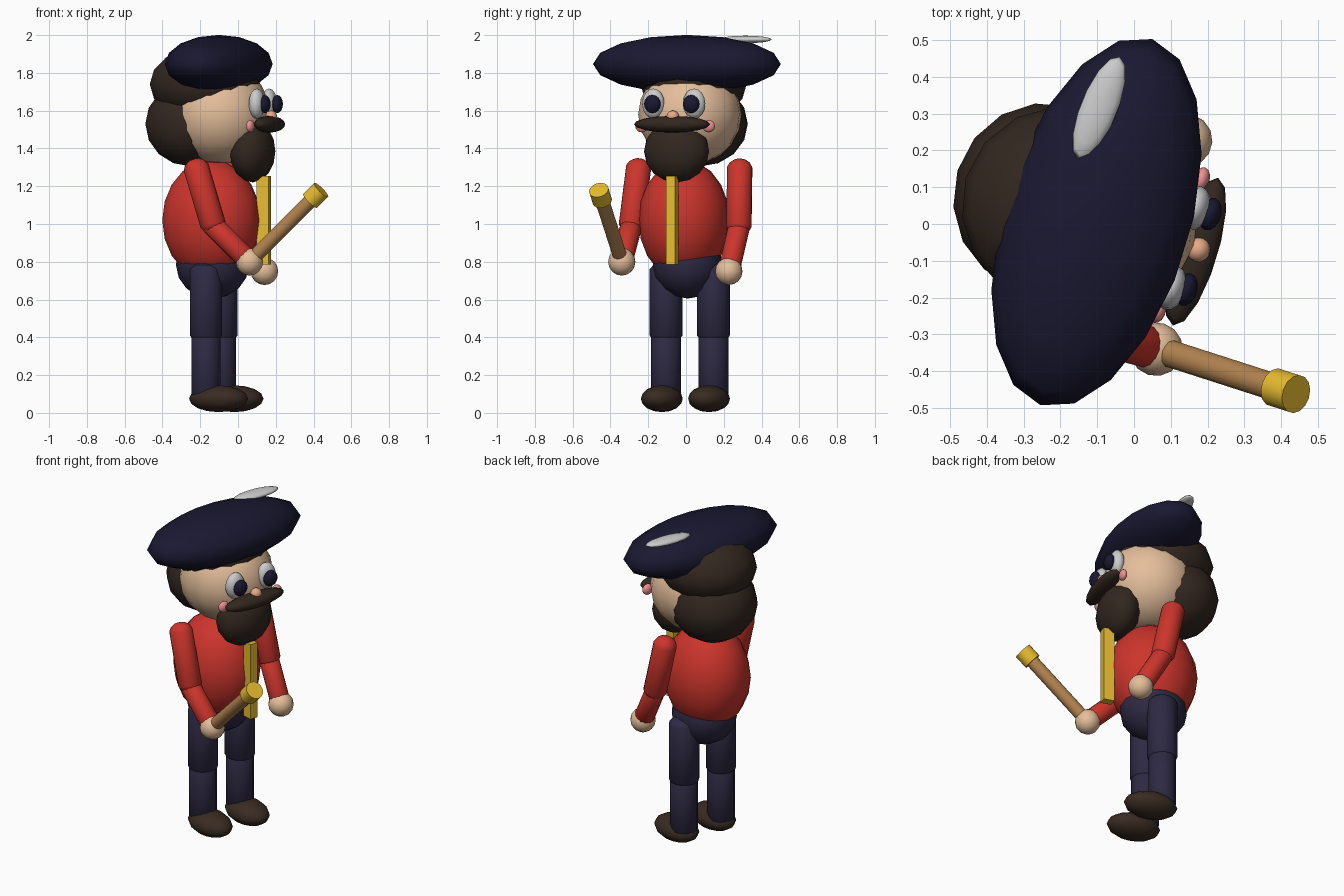
import bpy
import bmesh
import math
from mathutils import Vector, Matrix

if "Cube" in bpy.data.objects:
    bpy.data.objects.remove(bpy.data.objects["Cube"])

TURN = math.radians(-17)   # the figure faces +x, turned slightly to -y


def paint(name, rgb):
    m = bpy.data.materials.new(name)
    m.diffuse_color = (*rgb, 1)
    m.use_nodes = True
    m.node_tree.nodes["Principled BSDF"].inputs["Base Color"].default_value = m.diffuse_color
    return m


RED = paint("red_cloth", (0.60, 0.035, 0.025))
NAVY = paint("navy_felt", (0.010, 0.009, 0.030))
PANTS = paint("dark_blue_cloth", (0.027, 0.022, 0.055))
SKIN = paint("skin", (0.78, 0.52, 0.33))
NOSE = paint("nose_skin", (0.80, 0.40, 0.24))
PINK = paint("pink", (0.85, 0.28, 0.28))
HAIR = paint("brown_hair", (0.032, 0.020, 0.014))
SHOE = paint("brown_leather", (0.040, 0.024, 0.016))
GOLD = paint("gold", (0.80, 0.50, 0.03))
WOOD = paint("wood", (0.45, 0.23, 0.08))


def finish(bm, name, mat, matrix, smooth=True):
    bmesh.ops.transform(bm, matrix=matrix, verts=bm.verts)
    bmesh.ops.recalc_face_normals(bm, faces=bm.faces)
    mesh = bpy.data.meshes.new(name)
    bm.to_mesh(mesh)
    bm.free()
    ob = bpy.data.objects.new(name, mesh)
    bpy.context.collection.objects.link(ob)
    if mat:
        mesh.materials.append(mat)
    for p in mesh.polygons:
        p.use_smooth = smooth
    return ob


def blob(name, loc, radii, mat, turn=TURN, seg=14, rings=8):
    """Ellipsoid: radii are forward, sideways, up."""
    bm = bmesh.new()
    bmesh.ops.create_uvsphere(bm, u_segments=seg, v_segments=rings, radius=1.0)
    m = (Matrix.Translation(loc) @ Matrix.Rotation(turn, 4, 'Z')
         @ Matrix.Diagonal((*radii, 1)))
    return finish(bm, name, mat, m)


def along(a, b):
    a, b = Vector(a), Vector(b)
    d = b - a
    return d.length, Matrix.Translation((a + b) / 2) @ d.to_track_quat('Z', 'Y').to_matrix().to_4x4()


def limb(name, a, b, r, mat, cap):
    """Round-ended cylinder between two extreme points."""
    length, m = along(a, b)
    bm = bmesh.new()
    bmesh.ops.create_uvsphere(bm, u_segments=14, v_segments=7, radius=1.0)
    for v in bm.verts:
        s = 1 if v.co.z > 0 else -1
        v.co = (v.co.x * r / 0.975, v.co.y * r / 0.975,
                s * (length / 2 - cap) + v.co.z * cap)
    return finish(bm, name, mat, m)


def rod(name, a, b, r, mat):
    length, m = along(a, b)
    bm = bmesh.new()
    bmesh.ops.create_cone(bm, cap_ends=True, segments=14, radius1=r, radius2=r, depth=length)
    ob = finish(bm, name, mat, m)
    bpy.ops.object.select_all(action='DESELECT')
    ob.select_set(True)
    bpy.context.view_layer.objects.active = ob
    bpy.ops.object.shade_smooth_by_angle()
    return ob


# Torso and hips
blob("jacket", (-0.14, -0.01, 1.02), (0.265, 0.24, 0.32), RED, seg=16, rings=10)
blob("hips", (-0.135, 0.01, 0.785), (0.195, 0.185, 0.18), PANTS)

# Button strip down the jacket front
bm = bmesh.new()
bmesh.ops.create_cube(bm, size=1.0)
finish(bm, "button_strip", GOLD, Matrix.Translation((0.137, -0.072, 1.02))
       @ Matrix.Rotation(TURN, 4, 'Z') @ Matrix.Diagonal((0.065, 0.05, 0.47, 1)), smooth=False)

# Legs and shoes
for side, x, y in (("right", -0.17, -0.105), ("left", -0.088, 0.145)):
    limb(side + "_upper_leg", (x, y, 0.37), (x, y, 0.80), 0.087, PANTS, 0.05)
    limb(side + "_lower_leg", (x, y, 0.06), (x, y, 0.44), 0.079, PANTS, 0.05)
    blob(side + "_shoe", (x + 0.067, y - 0.023, 0.075), (0.16, 0.105, 0.071), SHOE)

# Arms and hands
arms = {
    "right": ((-0.235, -0.245, 1.345), (-0.13, -0.29, 0.99), (0.06, -0.34, 0.80)),
    "left": ((-0.065, 0.285, 1.345), (0.02, 0.28, 0.98), (0.14, 0.227, 0.75)),
}
for side, (shoulder, elbow, hand) in arms.items():
    s, e, h = Vector(shoulder), Vector(elbow), Vector(hand)
    limb(side + "_upper_arm", s, e + (e - s).normalized() * 0.04, 0.068, RED, 0.06)
    limb(side + "_forearm", e - (h - e).normalized() * 0.05, h, 0.058, RED, 0.05)
    blob(side + "_hand", h, (0.073, 0.073, 0.073), SKIN)

# Baton with gold tip
base, tip = Vector((0.07, -0.343, 0.81)), Vector((0.44, -0.462, 1.18))
rod("baton", base, base.lerp(tip, 0.92), 0.038, WOOD)
rod("baton_tip", base.lerp(tip, 0.845), tip, 0.053, GOLD)

# Head and hair
blob("head", (-0.095, 0.02, 1.58), (0.27, 0.275, 0.265), SKIN, seg=16, rings=10)
blob("back_hair", (-0.25, 0.075, 1.53), (0.24, 0.255, 0.225), HAIR, seg=16)
blob("top_hair", (-0.175, 0.04, 1.74), (0.295, 0.28, 0.20), HAIR, seg=16)

# Face
for side, white, pupil, cheek in (
        ("right", (0.10, -0.173, 1.637), (0.142, -0.178, 1.635), (0.065, -0.235, 1.518)),
        ("left", (0.165, 0.043, 1.637), (0.207, 0.027, 1.635), (0.183, 0.12, 1.518))):
    blob(side + "_eye", white, (0.042, 0.062, 0.08), None)
    blob(side + "_pupil", pupil, (0.03, 0.046, 0.048), NAVY)
    blob(side + "_cheek", cheek, (0.022, 0.035, 0.033), PINK)
blob("nose", (0.175, -0.07, 1.567), (0.032, 0.034, 0.034), NOSE)
blob("moustache", (0.167, -0.075, 1.528), (0.06, 0.21, 0.044), HAIR)
blob("beard", (0.077, -0.05, 1.385), (0.117, 0.18, 0.165), HAIR)

# Beret and feather
blob("beret", (-0.102, 0.005, 1.847), (0.253, 0.52, 0.154), NAVY, seg=18)
blob("feather", (-0.095, 0.315, 1.977), (0.05, 0.15, 0.02), None, turn=math.radians(-22))
